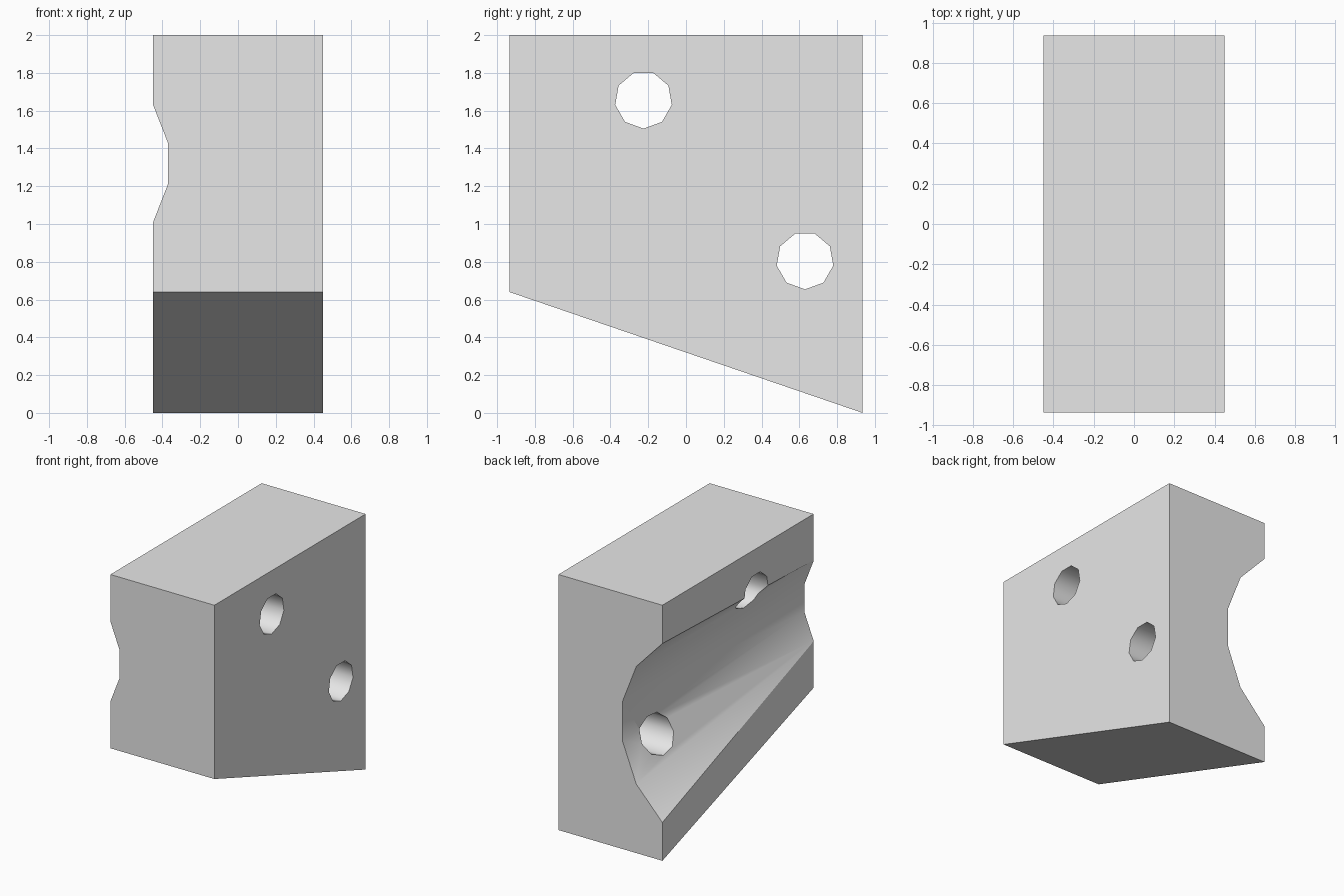
import bpy, bmesh, math
from mathutils import Vector

cube = bpy.data.objects.get("Cube")
if cube:
    bpy.data.objects.remove(cube, do_unlink=True)

HALF_X, HALF_Y = 0.45, 0.935

grey = bpy.data.materials.new("light grey")
grey.use_nodes = True
grey.diffuse_color = (0.8, 0.8, 0.8, 1)
grey.node_tree.nodes["Principled BSDF"].inputs["Base Color"].default_value = (0.8, 0.8, 0.8, 1)


def loft(name, ring_a, ring_b):
    """Closed solid between two matching rings of points."""
    bm = bmesh.new()
    a = [bm.verts.new(p) for p in ring_a]
    b = [bm.verts.new(p) for p in ring_b]
    bm.faces.new(a)
    bm.faces.new(b[::-1])
    for i in range(len(a)):
        j = (i + 1) % len(a)
        bm.faces.new((a[j], a[i], b[i], b[j]))
    bmesh.ops.recalc_face_normals(bm, faces=bm.faces)
    mesh = bpy.data.meshes.new(name)
    bm.to_mesh(mesh)
    bm.free()
    mesh.materials.append(grey)
    obj = bpy.data.objects.new(name, mesh)
    bpy.context.collection.objects.link(obj)
    return obj


def prism(name, outline, half):
    """Extrude a (y, z) outline along x."""
    return loft(name, *[[(x, y, z) for y, z in outline] for x in (-half, half)])


# Block with a sloping underside
outline = [(-HALF_Y, 0.64), (HALF_Y, 0), (HALF_Y, 2), (-HALF_Y, 2)]
block = prism("block", outline, HALF_X)


# Tapering, tilted groove along the -x side
def groove_ring(t):
    scale = 0.7 + 0.3 * t
    floor = -0.37 + 0.266 * t
    mid = 1.32 - 0.32 * t
    upper = [(0, 0.153), (0.12, 0.46), (0.35, 0.704)]
    half = [(floor - d * scale, h * scale) for d, h in upper] + [(-1.2, 0.704 * scale)]
    section = half + [(x, -h) for x, h in reversed(half)]
    y = HALF_Y * (2 * t - 1)
    return [(x, y, mid + h) for x, h in section]


cutters = [loft("groove_cutter", groove_ring(-0.05), groove_ring(1.05))]

# Two nine-sided through holes
for cy, cz in ((-0.225, 1.657), (0.63, 0.806)):
    angles = [math.radians(40 * k - 90) for k in range(9)]
    ring = [(cy + 0.152 * math.cos(a), cz + 0.152 * math.sin(a)) for a in angles]
    cutters.append(prism("hole_cutter", ring, 1))

for cutter in cutters:
    cutter.hide_render = True
    mod = block.modifiers.new("cut", "BOOLEAN")
    mod.operation = "DIFFERENCE"
    mod.solver = "EXACT"
    mod.object = cutter
bpy.context.view_layer.update()
cut = bpy.data.meshes.new_from_object(
    block.evaluated_get(bpy.context.evaluated_depsgraph_get()))
block.modifiers.clear()
block.data = cut
for cutter in cutters:
    bpy.data.objects.remove(cutter, do_unlink=True)

# Smooth groove and holes, crisp outer faces and rims
slope = Vector((0, -0.64, -2 * HALF_Y)).normalized()
outer = [Vector(n) for n in ((1, 0, 0), (-1, 0, 0), (0, 1, 0), (0, -1, 0), (0, 0, 1))] + [slope]
bm = bmesh.new()
bm.from_mesh(cut)
bm.normal_update()
for f in bm.faces:
    f.smooth = not any(f.normal.dot(n) > 0.9999 for n in outer)
    f.material_index = 0
for e in bm.edges:
    curved = all(f.smooth for f in e.link_faces)
    e.smooth = curved and e.calc_face_angle(math.pi) < math.radians(42)
bm.to_mesh(cut)
bm.free()
